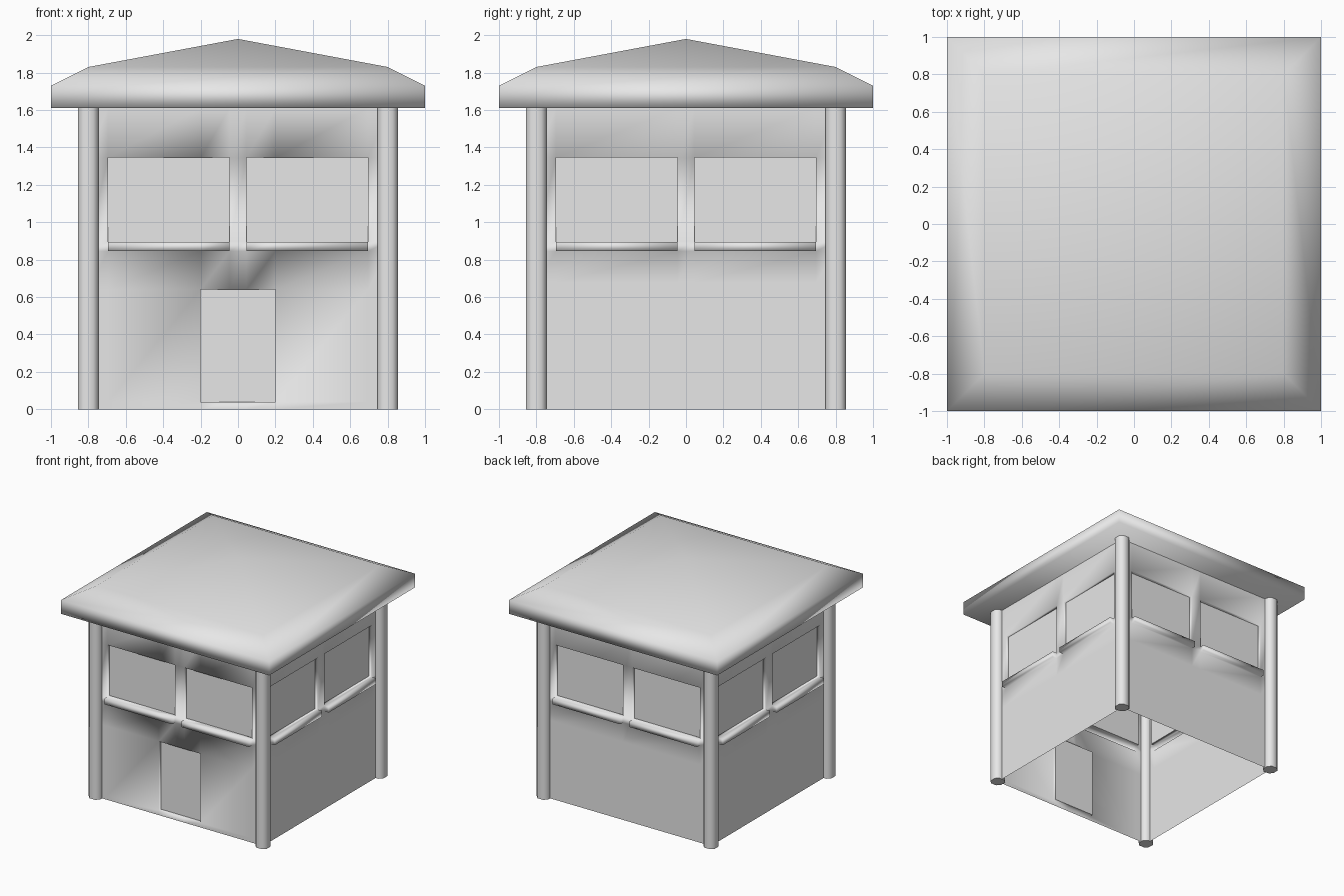
import bpy
import bmesh
from math import pi
from mathutils import Matrix

cube = bpy.data.objects.get("Cube")
if cube:
    bpy.data.objects.remove(cube, do_unlink=True)

# One plain grey for the whole booth
GREY = (0.8, 0.8, 0.8, 1.0)
grey = bpy.data.materials.new("light_grey")
grey.use_nodes = True
grey.diffuse_color = GREY
grey.node_tree.nodes["Principled BSDF"].inputs["Base Color"].default_value = GREY

HALF = 0.8          # wall plane, also the column centres
EAVE = 1.61         # underside of the roof
SILL, GLASS_LOW, GLASS_TOP = 0.845, 0.895, 1.345
WIN_IN, WIN_OUT = 0.045, 0.695
DOOR_HALF, DOOR_LOW, DOOR_TOP = 0.2, 0.04, 0.64


def finish(bm, name):
    """Turn a bmesh into a smooth-shaded grey object."""
    for f in bm.faces:
        f.smooth = True
    mesh = bpy.data.meshes.new(name)
    bm.to_mesh(mesh)
    bm.free()
    mesh.materials.append(grey)
    obj = bpy.data.objects.new(name, mesh)
    bpy.context.collection.objects.link(obj)
    return obj


def push(bm, faces, depth):
    """Extrude a patch of the wall along its outward direction."""
    res = bmesh.ops.extrude_face_region(bm, geom=faces)["geom"]
    old = [f for f in faces if f.is_valid]
    if old:
        bmesh.ops.delete(bm, geom=old, context='FACES_ONLY')
    verts = [g for g in res if isinstance(g, bmesh.types.BMVert)]
    bmesh.ops.translate(bm, verts=verts, vec=(0, -depth, 0))
    return [g for g in res if isinstance(g, bmesh.types.BMFace)]


def pick(bm, x0, x1, z0, z1):
    """Wall faces whose centre lies in a rectangle."""
    found = []
    for f in bm.faces:
        c = f.calc_center_median()
        if x0 < c.x < x1 and z0 < c.z < z1 and abs(c.y + HALF) < 0.001:
            found.append(f)
    return found


def wall(name, turn, door):
    """Single-skin wall with two recessed windows, sills and maybe a door."""
    xs = [-HALF, -WIN_OUT, -WIN_IN, WIN_IN, WIN_OUT, HALF]
    zs = [0, SILL, GLASS_LOW, GLASS_TOP, EAVE]
    if door:
        xs += [-DOOR_HALF, DOOR_HALF]
        zs += [DOOR_LOW, DOOR_TOP]
    else:
        zs.append(0.68)
    xs.sort()
    zs.sort()
    bm = bmesh.new()
    rows = [[bm.verts.new((x, -HALF, z)) for x in xs] for z in zs]
    for low, high in zip(rows, rows[1:]):
        for i in range(len(xs) - 1):
            bm.faces.new((low[i], low[i + 1], high[i + 1], high[i]))

    panels = []
    for x0, x1 in ((-WIN_OUT, -WIN_IN), (WIN_IN, WIN_OUT)):
        panels += push(bm, pick(bm, x0, x1, GLASS_LOW, GLASS_TOP), -0.03)
        push(bm, pick(bm, x0, x1, SILL, GLASS_LOW), 0.04)
    if door:
        panels += push(bm, pick(bm, -DOOR_HALF, DOOR_HALF, DOOR_LOW, DOOR_TOP), -0.03)

    # Crisp outline around the glass and the door leaf
    panels = set(panels)
    for e in bm.edges:
        if sum(f in panels for f in e.link_faces) == 1:
            e.smooth = False
    bm.transform(Matrix.Rotation(turn * pi / 2, 4, 'Z'))
    finish(bm, name)


for turn, side in enumerate(("front", "left", "back", "right")):
    wall(side + "_wall", turn, side == "front")


# Corner columns: square posts with chamfered long edges
def column(name, x, y):
    bm = bmesh.new()
    size = Matrix.Diagonal((0.11, 0.11, EAVE, 1))
    bmesh.ops.create_cube(bm, size=1, matrix=Matrix.Translation((x, y, EAVE / 2)) @ size)
    upright = [e for e in bm.edges if abs(e.verts[0].co.z - e.verts[1].co.z) > 1]
    bmesh.ops.bevel(bm, geom=upright, offset=0.028, segments=1, affect='EDGES')
    obj = finish(bm, name)
    bpy.ops.object.select_all(action='DESELECT')
    obj.select_set(True)
    bpy.context.view_layer.objects.active = obj
    bpy.ops.object.shade_smooth_by_angle(angle=pi / 3)


for y, end in ((-HALF, "front"), (HALF, "back")):
    for x, side in ((HALF, "left"), (-HALF, "right")):
        column(f"{end}_{side}_column", x, y)

# Hipped roof: fascia, shallow skirt, then four slopes to the peak
bm = bmesh.new()
rings = []
for r, z in ((1, EAVE), (1, 1.73), (0.8, 1.83)):
    rings.append([bm.verts.new((sx * r, sy * r, z))
                  for sx, sy in ((-1, -1), (1, -1), (1, 1), (-1, 1))])
peak = bm.verts.new((0, 0, 1.98))
bm.faces.new(reversed(rings[0]))
for i in range(4):
    j = (i + 1) % 4
    for low, high in zip(rings, rings[1:]):
        bm.faces.new((low[i], low[j], high[j], high[i]))
    bm.faces.new((rings[-1][i], rings[-1][j], peak))
finish(bm, "roof")
